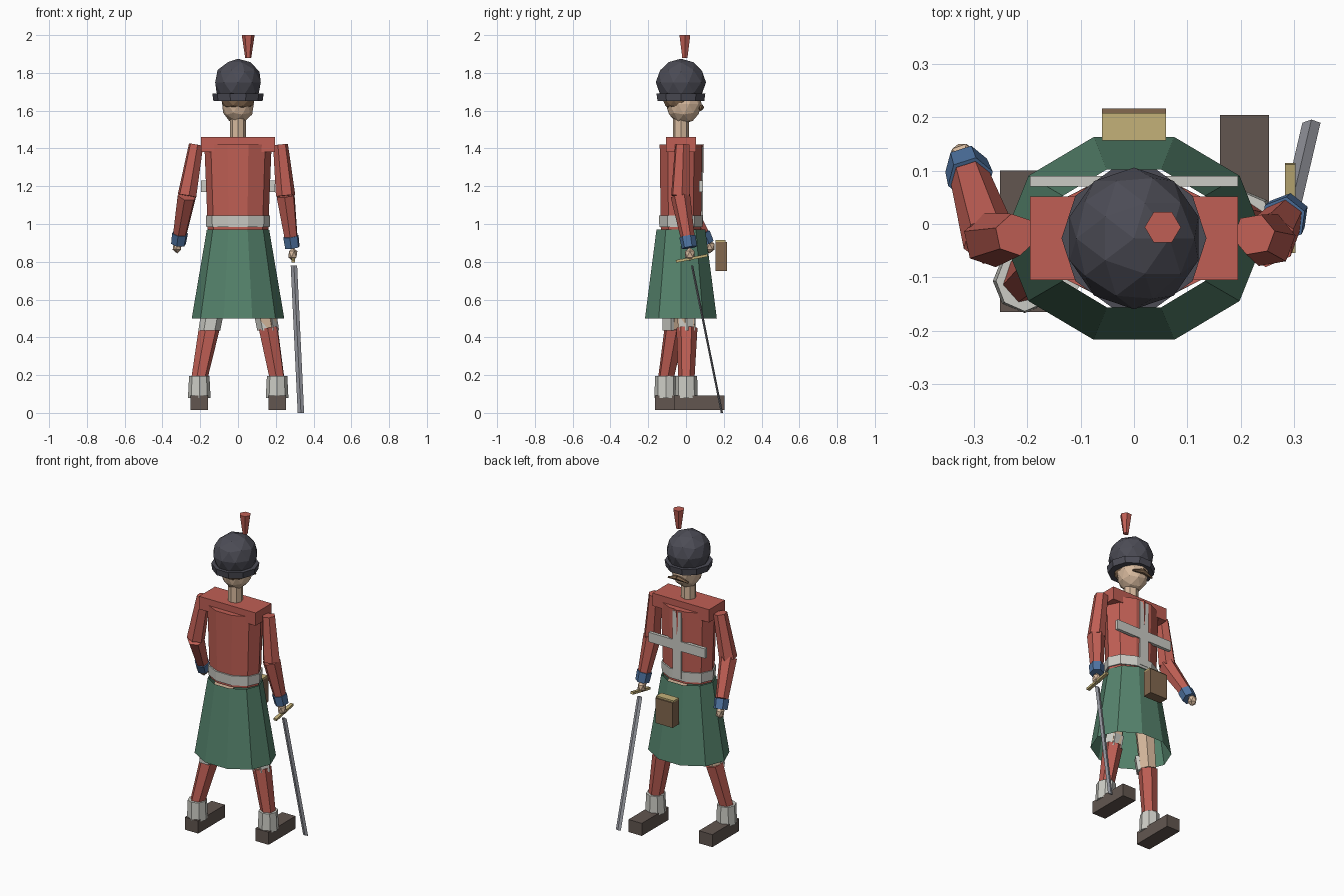
import bpy, bmesh, math
from mathutils import Vector, Matrix

default = bpy.data.objects.get("Cube")
if default:
    bpy.data.objects.remove(default, do_unlink=True)

CY = -0.027  # depth of the body axis


def material(name, r, g, b):
    rgb = [(c / 255) ** 2.2 for c in (r, g, b)] + [1]
    m = bpy.data.materials.new(name)
    m.use_nodes = True
    m.diffuse_color = rgb
    m.node_tree.nodes["Principled BSDF"].inputs["Base Color"].default_value = rgb
    return m


RED = material("coat red", 190, 95, 85)
GREEN = material("kilt green", 86, 130, 108)
CHARCOAL = material("hat charcoal", 77, 77, 86)
SHOE = material("shoe brown", 98, 87, 81)
WHITE = material("strap white", 202, 202, 195)
SKIN = material("skin", 214, 184, 156)
BLUE = material("cuff blue", 80, 115, 160)
GOLD = material("brass", 194, 175, 120)
BROWN = material("hair brown", 130, 104, 80)
STEEL = material("steel", 156, 158, 166)


def finish(bm, name, mat):
    bmesh.ops.recalc_face_normals(bm, faces=bm.faces)
    me = bpy.data.meshes.new(name)
    bm.to_mesh(me)
    bm.free()
    me.materials.append(mat)
    ob = bpy.data.objects.new(name, me)
    bpy.context.collection.objects.link(ob)
    return ob


def loft(name, mat, a, b, ra, rb, n=6, tilt=False, closed=True):
    """Tapered prism from a to b; ra and rb are (rx, ry) end radii."""
    a, b = Vector(a), Vector(b)
    rot = (a - b).to_track_quat('Z', 'Y') if tilt else Matrix.Identity(3).to_quaternion()
    bm = bmesh.new()
    rings = []
    for c, (rx, ry) in ((a, ra), (b, rb)):
        rings.append([bm.verts.new(c + rot @ Vector((rx * math.cos(t), ry * math.sin(t), 0)))
                      for t in (math.tau * i / n for i in range(n))])
    for i in range(n):
        j = (i + 1) % n
        bm.faces.new((rings[0][i], rings[0][j], rings[1][j], rings[1][i]))
    if closed:
        for ring in rings:
            bm.faces.new(ring)
    return finish(bm, name, mat)


def limb(name, mat, a, b, ra, rb):
    return loft(name, mat, a, b, (ra, ra), (rb, rb), 6, True)


def box(name, mat, lo, hi):
    lo, hi = Vector(lo), Vector(hi)
    bm = bmesh.new()
    bmesh.ops.create_cube(bm, size=1)
    size = hi - lo
    for v in bm.verts:
        v.co = Vector(p * s for p, s in zip(v.co, size)) + (lo + hi) / 2
    return finish(bm, name, mat)


def ball(name, mat, c, r, sub=2):
    bm = bmesh.new()
    bmesh.ops.create_icosphere(bm, subdivisions=sub, radius=1)
    bmesh.ops.transform(bm, matrix=Matrix.Translation(c) @ Matrix.Diagonal((*r, 1)), verts=bm.verts)
    return finish(bm, name, mat)


# Body
loft("torso", RED, (0, CY, 0.97), (0, CY, 1.42), (0.16, 0.112), (0.178, 0.118), 10)
loft("belt", WHITE, (0, CY, 0.985), (0, CY, 1.045), (0.168, 0.12), (0.17, 0.122), 10)
loft("kilt", GREEN, (0, CY, 0.5), (0, CY, 0.97), (0.245, 0.2), (0.165, 0.136), 10, closed=False)
box("shoulders", RED, (-0.195, -0.105, 1.38), (0.195, 0.052, 1.46))
box("cross_strap", WHITE, (-0.195, 0.07, 1.17), (0.195, 0.09, 1.23))
box("upright_strap", WHITE, (-0.03, 0.07, 1.0), (0.03, 0.09, 1.41))
loft("strap_gap", RED, (0, 0.086, 1.27), (0, 0.086, 1.42), (0.002, 0.006), (0.02, 0.008), 4)
box("pouch", BROWN, (-0.06, 0.157, 0.75), (0.06, 0.217, 0.905))
box("pouch_lid", GOLD, (-0.06, 0.157, 0.905), (0.06, 0.208, 0.915))

# Head and hat
loft("neck", SKIN, (0, CY, 1.43), (0, CY, 1.57), (0.043, 0.043), (0.043, 0.043), 8)
ball("head", SKIN, (0, -0.012, 1.635), (0.088, 0.095, 0.105))
ball("hair", BROWN, (0, -0.04, 1.655), (0.092, 0.082, 0.06))
for s in (-1, 1):
    limb("moustache", BROWN, (0, 0.08, 1.618), (s * 0.07, 0.075, 1.602), 0.016, 0.005)
ball("hat", CHARCOAL, (0, CY, 1.75), (0.127, 0.133, 0.125))
loft("hat_band", CHARCOAL, (0, CY, 1.65), (0, CY, 1.69), (0.13, 0.13), (0.136, 0.136), 10)
loft("plume", RED, (0.054, -0.006, 1.88), (0.054, -0.006, 2.0), (0.016, 0.016), (0.034, 0.033))

# Arms: shoulder, elbow, wrist, cuff end, hand
arms = {
    "left": ((0.225, -0.02, 1.42), (0.252, -0.03, 1.15), (0.28, 0.008, 0.935),
             (0.288, 0.018, 0.875), (0.29, 0.02, 0.84)),
    "right": ((-0.222, -0.02, 1.42), (-0.27, -0.03, 1.15), (-0.307, 0.085, 0.95),
              (-0.315, 0.11, 0.895), (-0.322, 0.125, 0.88)),
}
for side, (shoulder, elbow, wrist, cuff, hand) in arms.items():
    limb(side + "_upper_arm", RED, shoulder, elbow, 0.04, 0.052)
    limb(side + "_forearm", RED, elbow, wrist, 0.052, 0.038)
    limb(side + "_cuff", BLUE, wrist, cuff, 0.044, 0.041)
    ball(side + "_hand", SKIN, hand, (0.027, 0.03, 0.036), 1)

# Legs: knee, ankle, shoe heel, depth shift of the garter
legs = {
    "left": ((0.16, 0.005, 0.45), (0.207, 0.002, 0.18), -0.06, 0),
    "right": ((-0.152, -0.06, 0.45), (-0.205, -0.107, 0.18), -0.165, -0.02),
}
for side, (knee, ankle, heel, shift) in legs.items():
    s = 1 if knee[0] > 0 else -1
    limb(side + "_thigh", SKIN, (s * 0.08, CY, 0.9), knee, 0.065, 0.05)
    x, y, z = knee
    loft(side + "_garter", WHITE, (x - s * 0.015, y + shift, 0.52), (x, y + shift, 0.435),
         (0.06, 0.05), (0.058, 0.05))
    limb(side + "_stocking", RED, knee, ankle, 0.056, 0.043)
    x, y, z = ankle
    loft(side + "_spat", WHITE, (x, y, 0.195), (x, y, 0.08), (0.054, 0.057), (0.06, 0.06), 8)
    box(side + "_shoe", SHOE, (x - 0.046, heel, 0.014), (x + 0.046, heel + 0.265, 0.092))

# Sword
blade = loft("sword_blade", STEEL, (0.296, 0.032, 0.78), (0.333, 0.19, 0.0),
             (0.017, 0.006), (0.017, 0.006), 4)
guard = box("sword_guard", GOLD, (-0.01, -0.085, -0.007), (0.01, 0.085, 0.007))
guard.location = (0.293, 0.03, 0.818)
guard.rotation_euler.x = math.radians(11)
